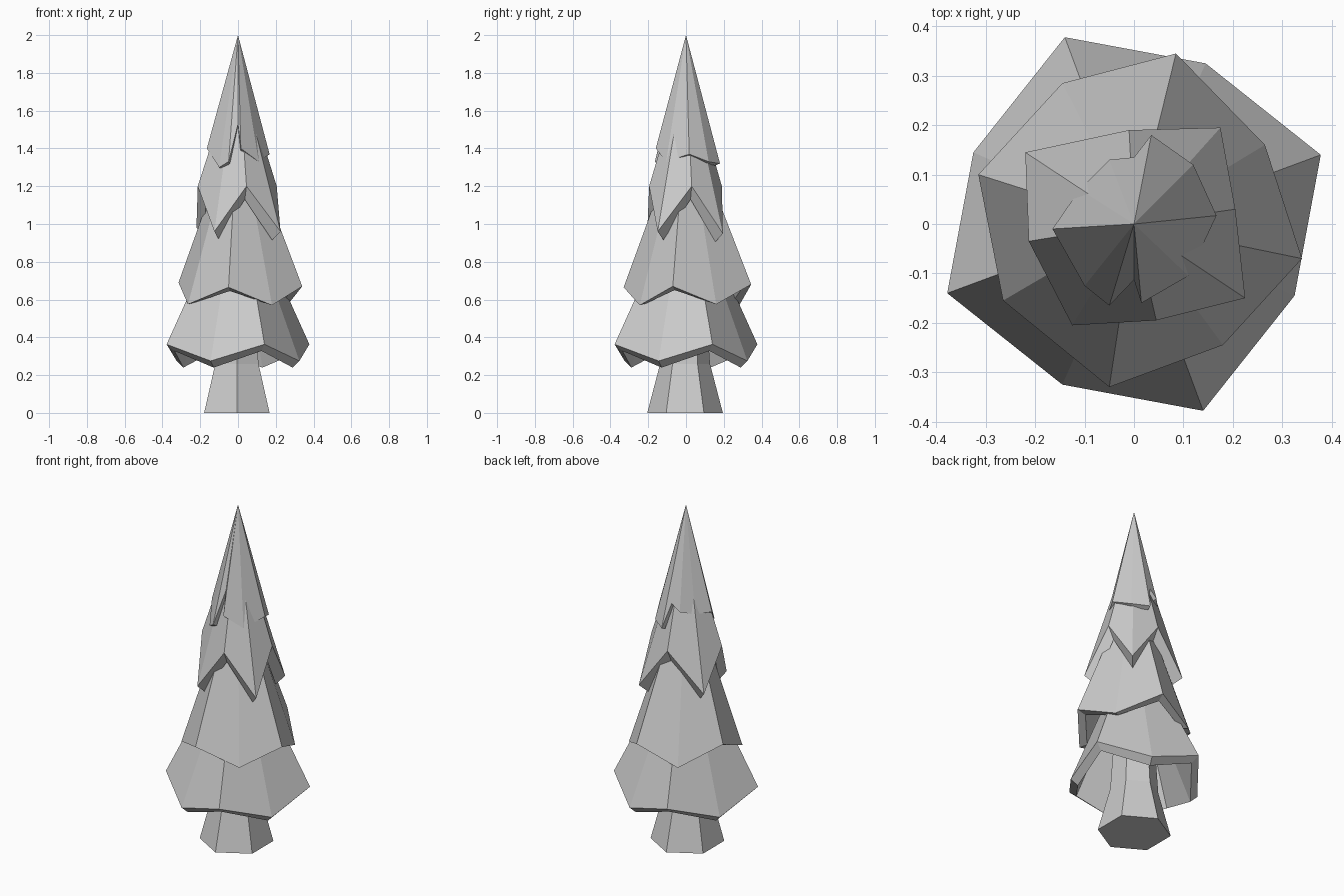
import bpy, bmesh, math
from mathutils import Vector

if "Cube" in bpy.data.objects:
    bpy.data.objects.remove(bpy.data.objects["Cube"])


def make_object(name, bm):
    bmesh.ops.recalc_face_normals(bm, faces=bm.faces)
    mesh = bpy.data.meshes.new(name)
    bm.to_mesh(mesh)
    bm.free()
    obj = bpy.data.objects.new(name, mesh)
    bpy.context.collection.objects.link(obj)
    return obj


def skirt(name, apex, rim, scale, drops, apex_drop):
    """Hollow faceted cone: outer rim points, inner rim pulled in and down."""
    bm = bmesh.new()
    n = len(rim)
    outer = [bm.verts.new(p) for p in rim]
    inner = [bm.verts.new((x * scale, y * scale, z - drops[i % len(drops)]))
             for i, (x, y, z) in enumerate(rim)]
    top = bm.verts.new((0, 0, apex))
    under = bm.verts.new((0, 0, apex - apex_drop))
    for i in range(n):
        j = (i + 1) % n
        bm.faces.new((outer[i], outer[j], top))
        bm.faces.new((inner[j], inner[i], under))
        bm.faces.new((outer[j], outer[i], inner[i], inner[j]))
    return make_object(name, bm)


# Bottom branches: ridge corner and drooping tip, repeated four times
rim = []
for k in range(4):
    c, s = round(math.cos(k * math.pi / 2)), round(math.sin(k * math.pi / 2))
    for x, y, z in ((0.14, -0.378, 0.363), (0.325, -0.145, 0.275)):
        rim.append((x * c - y * s, x * s + y * c, z))
skirt("bottom_branches", 1.2, rim, 0.89, (0.035, 0.035), 0.12)

# Lower middle branches
skirt("lower_middle_branches", 1.57, [
    (-0.05, -0.33, 0.665), (0.18, -0.245, 0.57),
    (0.34, -0.07, 0.67), (0.265, 0.16, 0.575),
    (0.085, 0.345, 0.68), (-0.145, 0.285, 0.575),
    (-0.315, 0.10, 0.69), (-0.265, -0.155, 0.575)],
    0.86, (0.02, -0.01), 0.14)

# Upper middle branches
skirt("upper_middle_branches", 1.86, [
    (0.045, -0.195, 1.20), (0.225, -0.15, 0.96),
    (0.205, 0.03, 1.20), (0.175, 0.195, 0.95),
    (-0.01, 0.19, 1.20), (-0.22, 0.145, 0.98),
    (-0.213, -0.035, 1.20), (-0.125, -0.205, 0.96)],
    0.80, (0.07, 0.045), 0.2)

# Treetop with ragged lower edge
skirt("treetop", 2.0, [
    (0, -0.113, 1.53), (0.015, -0.16, 1.40), (0.11, -0.105, 1.33),
    (0.167, 0.017, 1.37), (0.12, 0.12, 1.33), (0.035, 0.18, 1.32),
    (0, 0.135, 1.46), (-0.05, 0.13, 1.42), (-0.11, 0.07, 1.40),
    (-0.165, -0.01, 1.40), (-0.10, -0.125, 1.30), (-0.05, -0.165, 1.33)],
    0.85, (0.01,), 0.15)

# Flared six-sided trunk
bm = bmesh.new()
rings = []
for r, z in ((0.2, 0), (0.132, 0.26), (0.10, 0.75)):
    rings.append([bm.verts.new((r * math.cos(a) - 0.006, r * math.sin(a) - 0.005, z))
                  for a in (math.radians(30 + 60 * i) for i in range(6))])
for lo, hi in zip(rings, rings[1:]):
    for i in range(6):
        j = (i + 1) % 6
        bm.faces.new((lo[i], lo[j], hi[j], hi[i]))
bm.faces.new(rings[0][::-1])
bm.faces.new(rings[-1])
make_object("trunk", bm)
